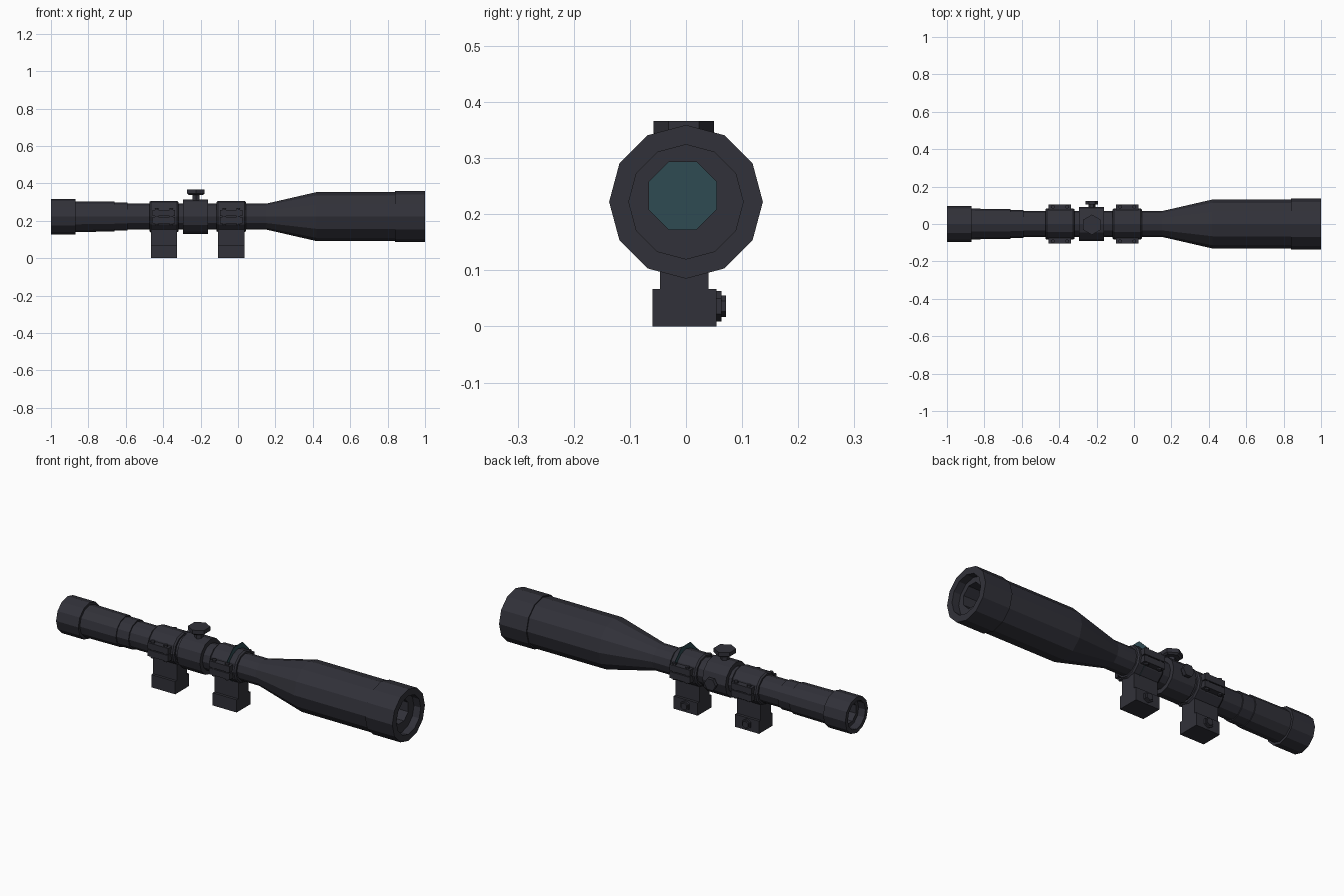
import bpy, bmesh, math
from mathutils import Vector

if "Cube" in bpy.data.objects:
    bpy.data.objects.remove(bpy.data.objects["Cube"], do_unlink=True)


def material(name, color):
    m = bpy.data.materials.new(name)
    m.use_nodes = True
    m.diffuse_color = (*color, 1)
    m.node_tree.nodes["Principled BSDF"].inputs["Base Color"].default_value = (*color, 1)
    return m


BLACK = material("dark gunmetal", (0.031, 0.031, 0.041))
GLASS = material("teal glass", (0.028, 0.07, 0.086))
AXIS_Z = 0.222


def finish(name, bm, mat):
    bmesh.ops.recalc_face_normals(bm, faces=bm.faces)
    mesh = bpy.data.meshes.new(name)
    bm.to_mesh(mesh)
    bm.free()
    mesh.materials.append(mat)
    obj = bpy.data.objects.new(name, mesh)
    bpy.context.collection.objects.link(obj)
    return obj


def lathe(name, profile, sides, axis="x", center=(0, 0, AXIS_Z), phase=0.0, mat=BLACK):
    """Capped solid swept around an axis from (position, radius) pairs."""
    bm = bmesh.new()
    rings = []
    for t, r in profile:
        ring = []
        for k in range(sides):
            a = math.tau * k / sides + phase
            s, c = r * math.sin(a), r * math.cos(a)
            p = {"x": (t, s, c), "y": (s, t, c), "z": (s, c, t)}[axis]
            ring.append(bm.verts.new(Vector(p) + Vector(center)))
        rings.append(ring)
    for a, b in zip(rings, rings[1:]):
        for k in range(sides):
            j = (k + 1) % sides
            bm.faces.new((a[k], a[j], b[j], b[k]))
    bm.faces.new(rings[0])
    bm.faces.new(rings[-1])
    return finish(name, bm, mat)


def box(name, x, y, z):
    bm = bmesh.new()
    bmesh.ops.create_cube(bm, size=1)
    for v in bm.verts:
        v.co = [lo + (hi - lo) * (c + 0.5) for c, (lo, hi) in zip(v.co, (x, y, z))]
    return finish(name, bm, BLACK)


# Main tube with a recess at each end
tube = lathe("scope_tube", [
    (-0.96, 0.074), (-1, 0.074), (-1, 0.095), (-0.87, 0.095), (-0.87, 0.082),
    (-0.66, 0.08), (-0.66, 0.075), (-0.59, 0.075), (-0.59, 0.069), (0.15, 0.069),
    (0.42, 0.131), (0.84, 0.131), (0.84, 0.137), (1, 0.137), (1, 0.102), (0.96, 0.102)], 12)

# Octagonal bores, each closed by a glass plate
EIGHTH = math.pi / 8
for label, start, end, radius, center in (
        ("objective", 0.36, 0.98, 0.065, (0, -0.006, 0.233)),
        ("eyepiece", -0.98, -0.72, 0.056, (0, 0, AXIS_Z))):
    cutter = lathe(label + "_bore", [(start, radius), (end, radius)], 8,
                   center=center, phase=EIGHTH)
    mod = tube.modifiers.new("bore", "BOOLEAN")
    mod.operation, mod.solver, mod.object = "DIFFERENCE", "EXACT", cutter
    bpy.context.view_layer.objects.active = tube
    bpy.ops.object.modifier_apply(modifier=mod.name)
    bpy.data.objects.remove(cutter, do_unlink=True)
    plate = start if start > 0 else end
    lathe(label + "_lens", [(plate - 0.003, radius), (plate + 0.003, radius)], 8,
          center=center, phase=EIGHTH, mat=GLASS)

# Glass disc showing above the forward clamp
lathe("inner_lens", [(-0.001, 0.1), (0.001, 0.1)], 8, center=(0, 0, 0.235),
      phase=EIGHTH, mat=GLASS)

# Turret housing and its two adjusting knobs
TURRET_X = -0.225
lathe("turret_housing", [(-0.295, 0.092), (-0.16, 0.092)], 12)
lathe("top_knob", [(0.3, 0.022), (0.338, 0.022), (0.338, 0.044), (0.345, 0.054), (0.366, 0.054)],
      6, "z", (TURRET_X, -0.004, 0))
lathe("side_knob", [(0.08, 0.018), (0.103, 0.018), (0.103, 0.033), (0.122, 0.033)],
      6, "y", (TURRET_X, 0, AXIS_Z), math.pi / 6)

# Two clamp mounts
for label, x in (("rear", -0.396), ("front", -0.036)):
    lathe(label + "_clamp_ring", [(x - 0.078, 0.078), (x - 0.07, 0.084),
                                  (x + 0.07, 0.084), (x + 0.078, 0.078)], 12)
    span = (x - 0.07, x + 0.07)
    box(label + "_mount_stem", span, (-0.046, 0.04), (0.06, 0.16))
    box(label + "_mount_foot", span, (-0.06, 0.054), (0, 0.067))
    lathe(label + "_foot_nut", [(0.05, 0.027), (0.063, 0.027), (0.063, 0.019), (0.071, 0.019)],
          6, "y", (x, 0, 0.036))
    for side, s in (("right", -1), ("left", 1)):
        y = sorted((s * 0.06, s * 0.105))
        ear = (x - 0.06, x + 0.06)
        box(f"{label}_{side}_lower_ear", ear, y, (0.186, 0.219))
        box(f"{label}_{side}_upper_ear", ear, y, (0.224, 0.257))
        for i, dx in enumerate((-0.038, 0.038)):
            lathe(f"{label}_{side}_screw_{i + 1}", [(0.178, 0.011), (0.266, 0.011)],
                  6, "z", (x + dx, s * 0.092, 0))
